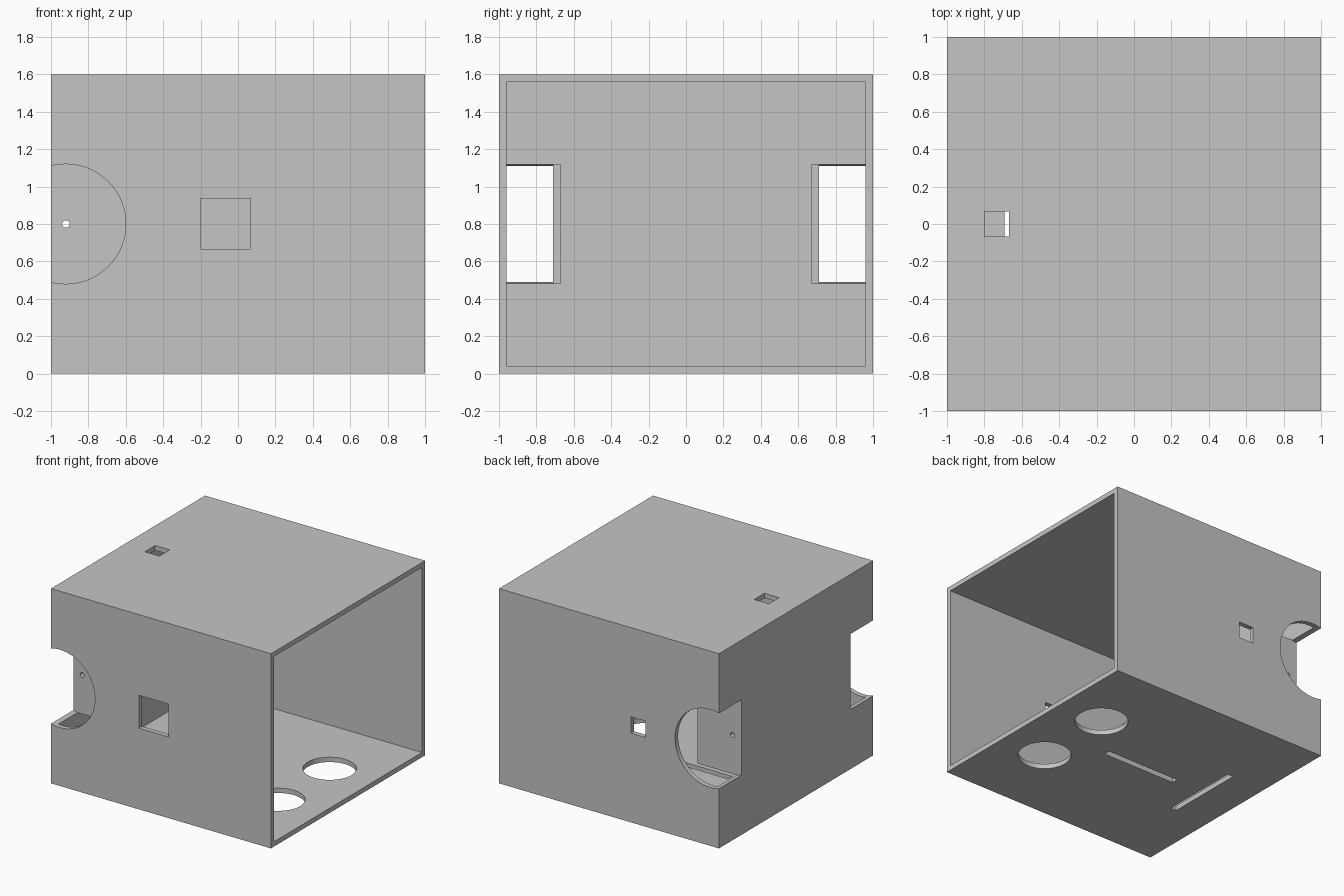
import bpy
from math import pi

if "Cube" in bpy.data.objects:
    bpy.data.objects.remove(bpy.data.objects["Cube"], do_unlink=True)

WALL = 0.04
HEIGHT = 1.6
MID = HEIGHT / 2
NOTCH_X, NOTCH_R, NOTCH_Y = -0.92, 0.32, 0.71

grey = bpy.data.materials.new("plain grey")
grey.use_nodes = True
colour = (0.56, 0.56, 0.56, 1)
grey.diffuse_color = colour
grey.node_tree.nodes["Principled BSDF"].inputs["Base Color"].default_value = colour


def box(name, low, high):
    """Box between two opposite corners."""
    bpy.ops.mesh.primitive_cube_add(size=1)
    ob = bpy.context.object
    ob.name = name
    ob.location = [(a + b) / 2 for a, b in zip(low, high)]
    ob.scale = [b - a for a, b in zip(low, high)]
    bpy.ops.object.transform_apply(location=True, rotation=True, scale=True)
    ob.data.materials.append(grey)
    return ob


def rod(name, centre, radius, depth, along_y=False, sides=72):
    """Cylinder along z, or along y."""
    bpy.ops.mesh.primitive_cylinder_add(vertices=sides, radius=radius, depth=depth,
                                        location=centre,
                                        rotation=(pi / 2 if along_y else 0, 0, 0))
    ob = bpy.context.object
    ob.name = name
    bpy.ops.object.transform_apply(location=True, rotation=True, scale=True)
    ob.data.materials.append(grey)
    return ob


def cut(target, cutter):
    """Subtract the cutter and remove it."""
    cutter.hide_render = True
    mod = target.modifiers.new("cut", "BOOLEAN")
    mod.operation = "DIFFERENCE"
    mod.solver = "EXACT"
    mod.object = cutter
    bpy.context.view_layer.objects.active = target
    bpy.ops.object.modifier_apply(modifier=mod.name)
    bpy.data.objects.remove(cutter, do_unlink=True)


# Hollow case, open on its left side
case = box("case", (-1, -1, 0), (1, 1, HEIGHT))
cut(case, box("cavity", (-1 + WALL, -1 + WALL, WALL), (1.2, 1 - WALL, HEIGHT - WALL)))

# Rectangular openings: front, back, top and the two floor slots
openings = [
    ((-0.2, -1.1, 0.667), (0.067, -0.9, 0.937)),
    ((-0.333, 0.9, 0.733), (-0.2, 1.1, 0.867)),
    ((-0.8, -0.067, 1.5), (-0.667, 0.067, 1.7)),
    ((-0.693, -0.333, -0.1), (-0.64, 0.333, 0.1)),
    ((-0.4, -0.027, -0.1), (0.267, 0.027, 0.1)),
]
for low, high in openings:
    cut(case, box("opening", low, high))

for side, label in ((-1, "front"), (1, "back")):
    # Round floor hole and round corner notch
    cut(case, rod("floor_hole", (0.6, side * 0.333, 0), 0.2, 0.3))
    depth = 1.2 - NOTCH_Y
    cut(case, rod("notch", (NOTCH_X, side * (NOTCH_Y + depth / 2), MID),
                  NOTCH_R, depth, along_y=True))

    # Mounting plate behind the notch, with a small pin hole
    ys = sorted((side * NOTCH_Y, side * (NOTCH_Y - WALL)))
    plate = box(label + "_mounting_plate", (-1 + WALL, ys[0], MID - NOTCH_R),
                (NOTCH_X + NOTCH_R, ys[1], MID + NOTCH_R))
    cut(plate, rod("pin_hole", (NOTCH_X, side * NOTCH_Y, MID), 0.02, 0.2,
                   along_y=True, sides=16))
